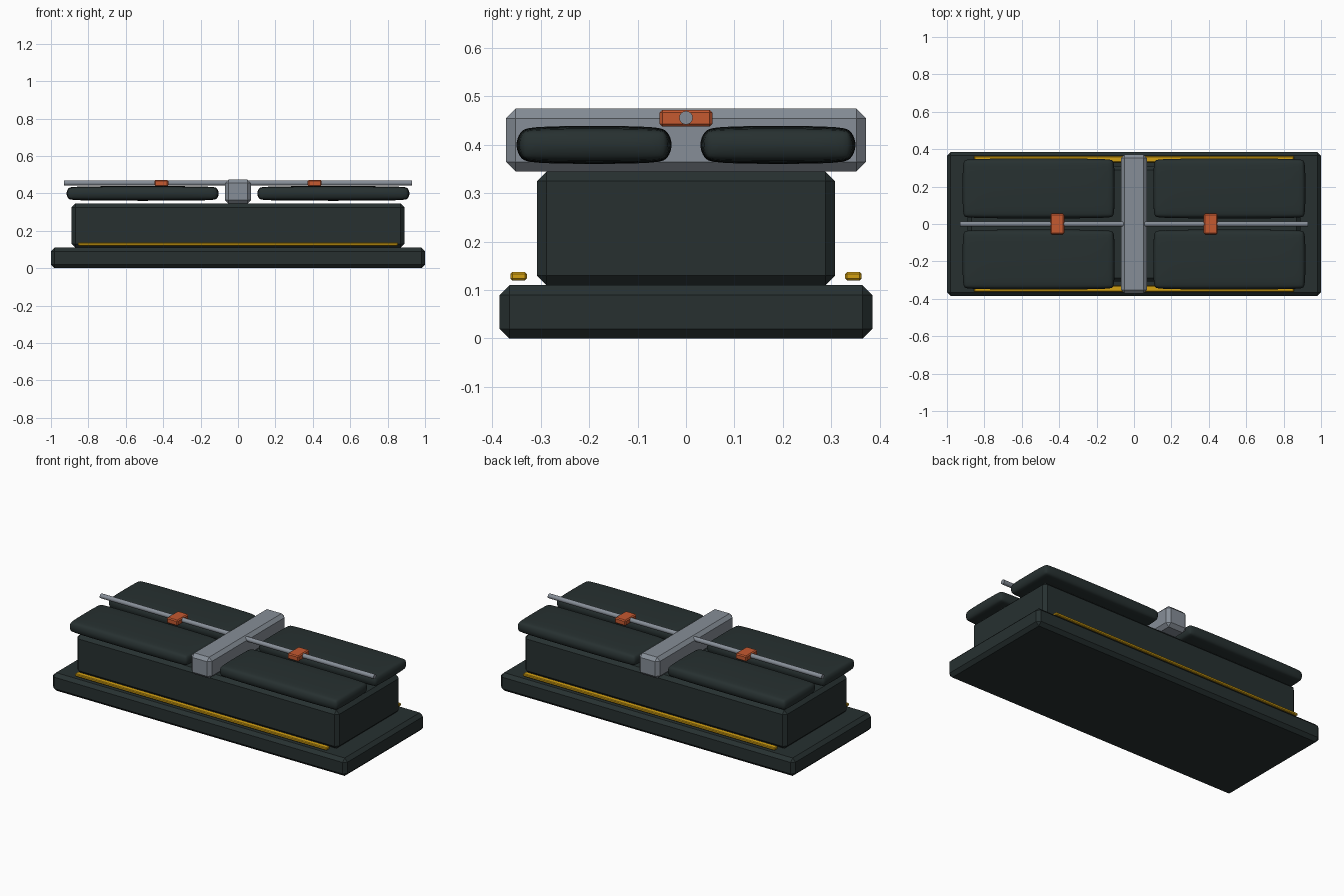
import bpy, math

if "Cube" in bpy.data.objects:
    bpy.data.objects.remove(bpy.data.objects["Cube"])


def material(name, rgb):
    m = bpy.data.materials.new(name)
    m.diffuse_color = (*rgb, 1)
    m.use_nodes = True
    m.node_tree.nodes["Principled BSDF"].inputs["Base Color"].default_value = m.diffuse_color
    return m


DARK = material("dark green grey", (0.020, 0.030, 0.030))
GREY = material("steel grey", (0.24, 0.27, 0.31))
ORANGE = material("burnt orange", (0.56, 0.10, 0.03))
YELLOW = material("amber yellow", (0.65, 0.35, 0.006))


def box(name, centre, size, mat, bevel, segments=1):
    bpy.ops.mesh.primitive_cube_add(size=1, location=centre)
    o = bpy.context.object
    o.name = name
    o.scale = size
    bpy.ops.object.transform_apply(location=False, rotation=False, scale=True)
    o.data.materials.append(mat)
    b = o.modifiers.new("bevel", 'BEVEL')
    b.width, b.segments = bevel, segments
    return o


# stepped plinth
box("base", (0, 0, 0.055), (2, 0.77, 0.11), DARK, 0.02)
box("body", (0, 0, 0.2275), (1.78, 0.616, 0.235), DARK, 0.02)

# central cross beam
box("cross_beam", (0, 0, 0.41), (0.14, 0.744, 0.13), GREY, 0.02)

# long rod through the beam
bpy.ops.mesh.primitive_cylinder_add(vertices=16, radius=0.014, depth=1.86,
                                    location=(0, 0, 0.456),
                                    rotation=(0, math.pi / 2, 0))
rod = bpy.context.object
rod.name = "rod"
rod.data.materials.append(GREY)
bpy.ops.object.shade_smooth_by_angle()

for sy, side in ((-1, "front"), (1, "back")):
    # trim strips floating just above the base
    box(f"{side}_strip", (0, sy * 0.346, 0.1285), (1.71, 0.034, 0.017), YELLOW, 0.004)
    # soft cushions: bevelled box, subdivided so the sides bow outward
    for sx, end in ((-1, "left"), (1, "right")):
        c = box(f"{side}_{end}_cushion", (sx * 0.51, sy * 0.19, 0.4),
                (0.84, 0.34, 0.09), DARK, 0.035, 2)
        s = c.modifiers.new("soften", 'SUBSURF')
        s.levels = s.render_levels = 2
        c.data.polygons.foreach_set("use_smooth", [True] * len(c.data.polygons))
        bpy.context.view_layer.update()
        c.dimensions = (0.815, 0.322, 0.08)

# clips on the rod
for sx, end in ((-1, "left"), (1, "right")):
    box(f"{end}_clip", (sx * 0.41, 0, 0.455), (0.075, 0.11, 0.035), ORANGE, 0.006)
